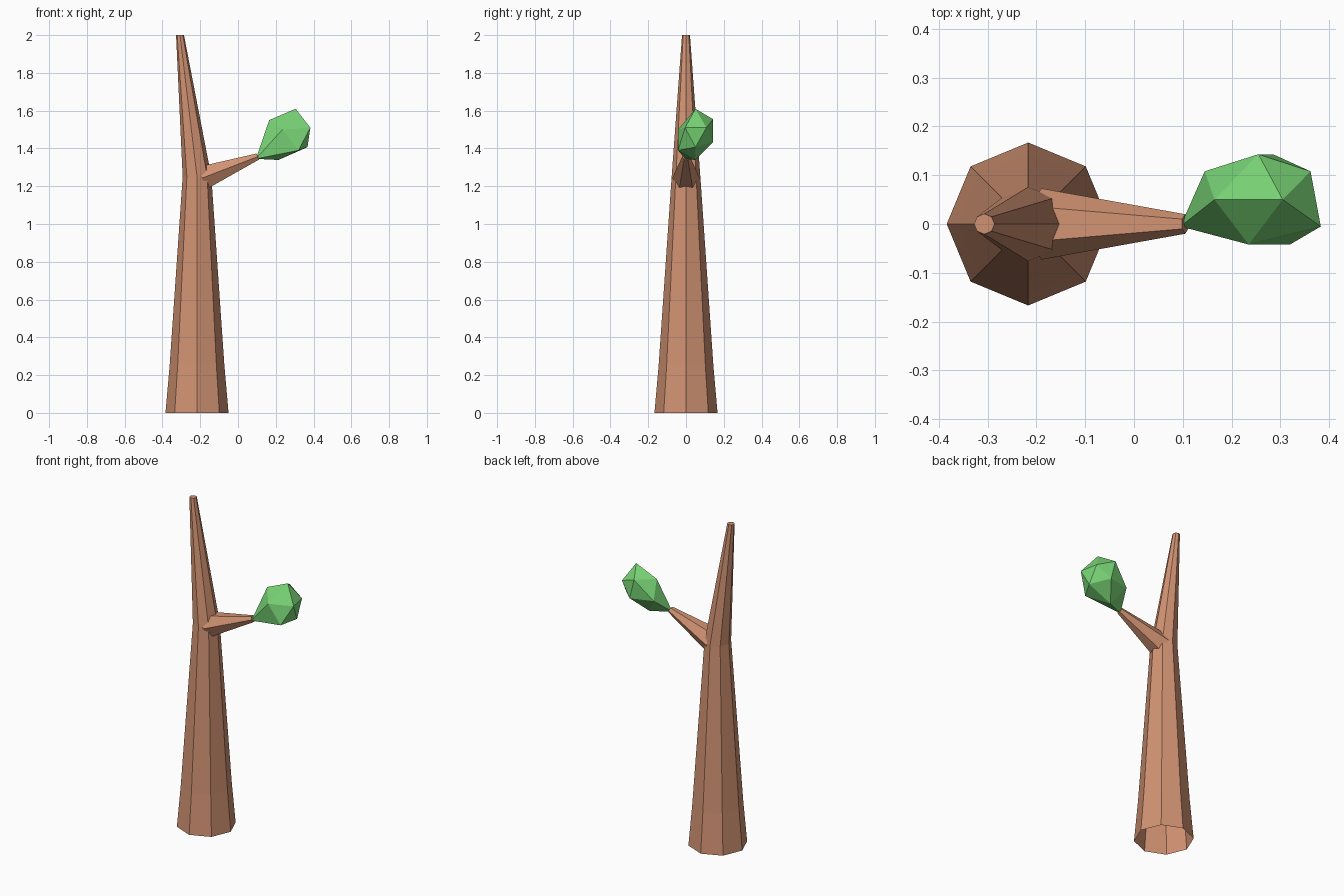
import bpy, bmesh
from math import cos, sin, pi, atan2
from mathutils import Vector, Matrix

if "Cube" in bpy.data.objects:
    bpy.data.objects.remove(bpy.data.objects["Cube"])


def material(name, color):
    m = bpy.data.materials.new(name)
    m.diffuse_color = (*color, 1)
    m.use_nodes = True
    m.node_tree.nodes["Principled BSDF"].inputs["Base Color"].default_value = m.diffuse_color
    return m


def make_object(name, bm, mat):
    bmesh.ops.recalc_face_normals(bm, faces=bm.faces)
    mesh = bpy.data.meshes.new(name)
    bm.to_mesh(mesh)
    bm.free()
    mesh.materials.append(mat)
    obj = bpy.data.objects.new(name, mesh)
    bpy.context.collection.objects.link(obj)
    return obj


def loft(name, rings, sides, mat, tilt=0):
    """Tapered tube through (centre, radius) rings, open at the start, capped at the end."""
    bm = bmesh.new()
    rot = Matrix.Rotation(tilt, 3, 'Y')
    loops = []
    for centre, r in rings:
        loops.append([bm.verts.new(Vector(centre) + rot @ Vector(
            (r * sin(2 * pi * i / sides), r * cos(2 * pi * i / sides), 0)))
            for i in range(sides)])
    for a, b in zip(loops, loops[1:]):
        for i in range(sides):
            j = (i + 1) % sides
            bm.faces.new((a[i], a[j], b[j], b[i]))
    bm.faces.new(loops[-1])
    return make_object(name, bm, mat)


bark = material("bark", (0.64, 0.29, 0.17))
leaf = material("leaf", (0.19, 0.66, 0.18))

# Eight-sided trunk, bending left above the fork
loft("trunk", [((-0.217, 0, 0), 0.167), ((-0.217, 0, 0.25), 0.145),
               ((-0.217, 0, 1.25), 0.076), ((-0.307, 0, 2), 0.021)], 8, bark)

# Six-sided side branch, flat on top and bottom
start, end = Vector((-0.19, 0, 1.243)), Vector((0.105, 0, 1.357))
axis = end - start
loft("branch", [(start, 0.073), (end, 0.02)], 6, bark, atan2(axis.x, axis.z))

# Foliage: twelve-point faceted ball drawn out to a tip at the branch
points = [(0.095, -0.005, 1.345), (0.145, 0.108, 1.44),
          (0.165, 0.05, 1.55), (0.305, 0.05, 1.61),
          (0.214, 0.05, 1.339), (0.368, 0.05, 1.407),
          (0.383, -0.005, 1.51), (0.362, 0.108, 1.51),
          (0.235, -0.042, 1.50), (0.32, -0.042, 1.39),
          (0.255, 0.143, 1.555), (0.285, 0.143, 1.434)]
bm = bmesh.new()
for p in points:
    bm.verts.new(p)
bmesh.ops.convex_hull(bm, input=bm.verts)
make_object("foliage", bm, leaf)
